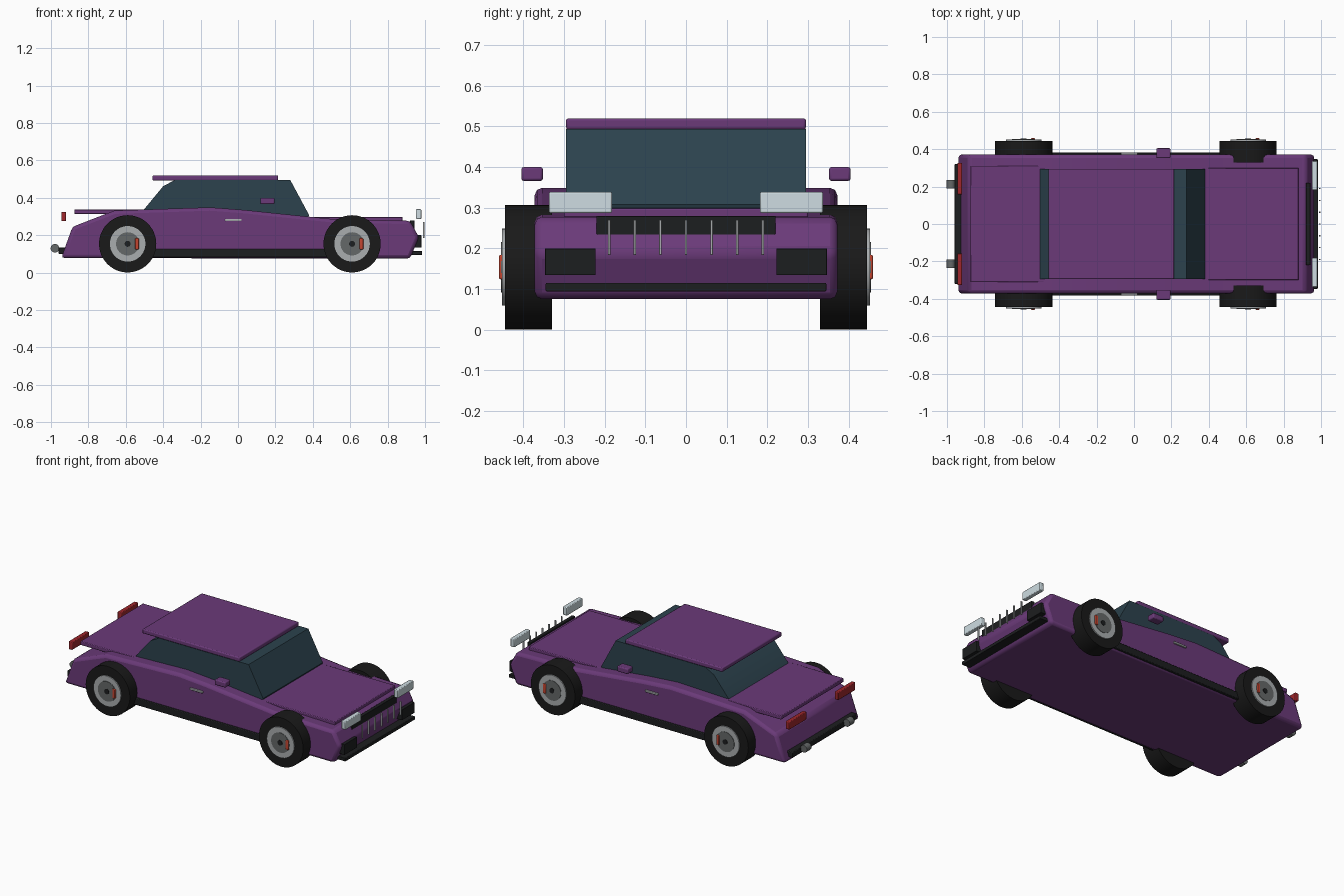
import bpy, bmesh, math
from mathutils import Matrix

if "Cube" in bpy.data.objects:
    bpy.data.objects.remove(bpy.data.objects["Cube"])


def material(name, r, g, b):
    m = bpy.data.materials.new(name)
    m.diffuse_color = (r, g, b, 1)
    m.use_nodes = True
    m.node_tree.nodes["Principled BSDF"].inputs["Base Color"].default_value = m.diffuse_color
    return m


PAINT = material("purple_paint", 0.145, 0.042, 0.19)
GLASS = material("dark_glass", 0.025, 0.055, 0.075)
BLACK = material("black_trim", 0.012, 0.013, 0.014)
RUBBER = material("rubber", 0.01, 0.01, 0.01)
CHROME = material("chrome", 0.4, 0.42, 0.43)
STEEL = material("steel", 0.13, 0.14, 0.14)
LAMP = material("lamp", 0.62, 0.72, 0.76)
RED = material("red_lamp", 0.35, 0.02, 0.025)
CALIPER = material("caliper_red", 0.55, 0.06, 0.03)


def finish(bm, name, mat, bevel=0, segments=2):
    bmesh.ops.recalc_face_normals(bm, faces=bm.faces)
    me = bpy.data.meshes.new(name)
    bm.to_mesh(me)
    bm.free()
    ob = bpy.data.objects.new(name, me)
    bpy.context.collection.objects.link(ob)
    me.materials.append(mat)
    if bevel:
        mod = ob.modifiers.new("bevel", 'BEVEL')
        mod.width, mod.segments = bevel, segments
        mod.limit_method, mod.angle_limit = 'ANGLE', math.radians(40)
    bpy.ops.object.select_all(action='DESELECT')
    ob.select_set(True)
    bpy.context.view_layer.objects.active = ob
    bpy.ops.object.shade_smooth_by_angle(angle=math.radians(35))
    return ob


def box(name, mat, x, y, z, bevel=0.004):
    """Box from (min, max) ranges."""
    bm = bmesh.new()
    bmesh.ops.create_cube(bm, size=1)
    for v in bm.verts:
        for i, (a, b) in enumerate((x, y, z)):
            v.co[i] = (a + b) / 2 + v.co[i] * (b - a)
    return finish(bm, name, mat, bevel)


def pair(name, mat, x, y, z, bevel=0.004):
    """Mirrored boxes on both sides of the car."""
    box(name + "_left", mat, x, y, z, bevel)
    box(name + "_right", mat, x, (-y[1], -y[0]), z, bevel)


def extrude(name, mat, points, half, bevel):
    """Side profile (x, z) extruded across y."""
    bm = bmesh.new()
    face = bm.faces.new([bm.verts.new((x, -half, z)) for x, z in points])
    out = bmesh.ops.extrude_face_region(bm, geom=[face])
    for v in out["geom"]:
        if isinstance(v, bmesh.types.BMVert):
            v.co.y = half
    return finish(bm, name, mat, bevel)


def cyl(name, mat, x, z, r, y0, y1, n=40):
    """Cylinder lying along y."""
    bm = bmesh.new()
    m = Matrix.Translation((x, (y0 + y1) / 2, z)) @ Matrix.Rotation(math.pi / 2, 4, 'X')
    bmesh.ops.create_cone(bm, cap_ends=True, segments=n, radius1=r, radius2=r,
                          depth=abs(y1 - y0), matrix=m)
    return finish(bm, name, mat)


# Body shell and cabin
extrude("body", PAINT, [(-0.945, 0.078), (-0.885, 0.245), (-0.66, 0.332), (-0.15, 0.349),
                        (0.035, 0.335), (0.37, 0.3), (0.5, 0.287), (0.92, 0.277),
                        (0.967, 0.19), (0.92, 0.075)], 0.372, 0.018)
extrude("cabin_glass", GLASS, [(-0.505, 0.335), (-0.4, 0.462), (-0.34, 0.494),
                               (0.28, 0.494), (0.38, 0.308), (0.37, 0.28),
                               (-0.49, 0.3)], 0.295, 0)
box("roof", PAINT, (-0.457, 0.215), (-0.295, 0.295), (0.492, 0.52), 0.006)
box("hood", PAINT, (0.36, 0.88), (-0.3, 0.3), (0.267, 0.298))
box("trunk_lid", PAINT, (-0.875, -0.48), (-0.31, 0.31), (0.313, 0.338))

# Side trim
pair("sill", BLACK, (-0.5, 0.5), (0.34, 0.383), (0.082, 0.126))
pair("side_mirror", PAINT, (0.12, 0.195), (0.352, 0.405), (0.366, 0.4), 0.006)
pair("door_handle", CHROME, (-0.07, 0.02), (0.365, 0.381), (0.275, 0.288), 0.003)

# Nose
pair("headlight", LAMP, (0.952, 0.98), (0.182, 0.337), (0.287, 0.339))
box("grille", BLACK, (0.92, 0.943), (-0.22, 0.22), (0.212, 0.28), 0.002)
for i in range(7):
    y = (i - 3) * 0.063
    box("grille_bar", CHROME, (0.988, 0.998), (y - 0.003, y + 0.003), (0.184, 0.27), 0.001)
pair("air_intake", BLACK, (0.925, 0.98), (0.222, 0.347), (0.134, 0.2), 0.002)
box("front_lip", BLACK, (0.91, 0.985), (-0.345, 0.345), (0.094, 0.115), 0.003)

# Tail
pair("tail_light", RED, (-0.945, -0.92), (0.157, 0.327), (0.275, 0.325))
box("rear_bumper", BLACK, (-0.96, -0.9), (-0.32, 0.32), (0.1, 0.135))
for s in (-1, 1):
    cyl("exhaust", STEEL, -0.979, 0.13, 0.023, s * 0.19, s * 0.235, 20)

# Wheels
for x in (-0.59, 0.61):
    for s in (-1, 1):
        z = 0.154
        cyl("tire", RUBBER, x, z, 0.153, s * 0.33, s * 0.445, 48)
        cyl("rim", CHROME, x, z, 0.095, s * 0.42, s * 0.452)
        cyl("brake_disc", STEEL, x, z, 0.062, s * 0.42, s * 0.455)
        cyl("hub_cap", BLACK, x, z, 0.016, s * 0.42, s * 0.458, 20)
        ys = sorted((s * 0.43, s * 0.46))
        box("caliper", CALIPER, (x + 0.04, x + 0.06), ys, (z - 0.03, z + 0.03), 0.004)
